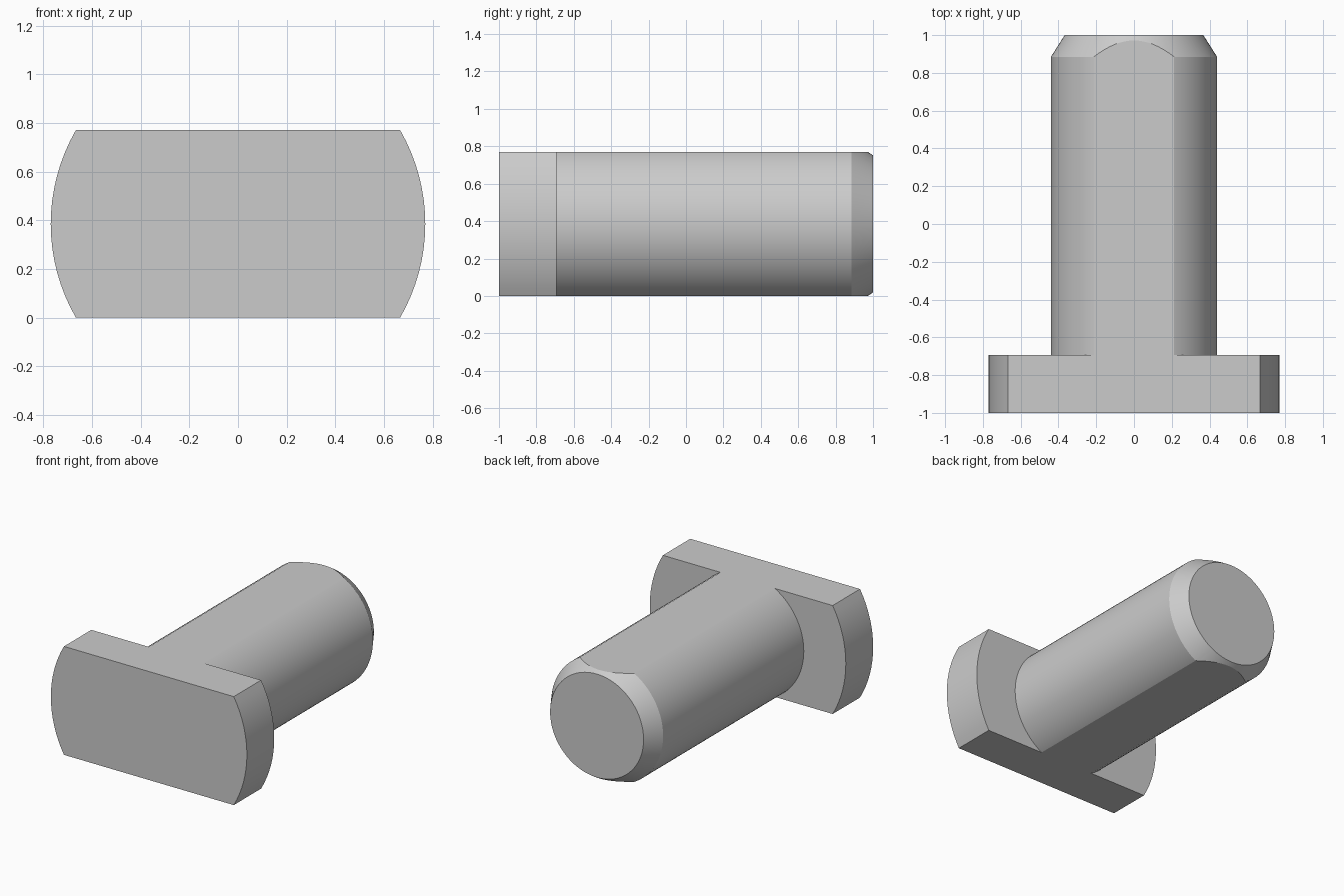
import bpy, bmesh, math
from mathutils import Vector

default_cube = bpy.data.objects.get("Cube")
if default_cube:
    bpy.data.objects.remove(default_cube, do_unlink=True)

HALF_HEIGHT = 0.385
SEGMENTS = 96

# Plain grey metal
grey = bpy.data.materials.new("grey_metal")
grey.use_nodes = True
colour = (0.6, 0.6, 0.6, 1)
grey.diffuse_color = colour
grey.node_tree.nodes["Principled BSDF"].inputs["Base Color"].default_value = colour

# Turned body: wide head, shank and chamfered tip, as (radius, y)
profile = [(0.77, -1), (0.77, -0.693), (0.44, -0.693), (0.44, 0.885), (0.367, 1)]
bm = bmesh.new()
points = [bm.verts.new((r, y, 0)) for r, y in profile]
edges = [bm.edges.new(pair) for pair in zip(points, points[1:])]
bmesh.ops.spin(bm, geom=points + edges, cent=(0, 0, 0), axis=(0, 1, 0),
               angle=math.tau, steps=SEGMENTS, use_merge=True)
bmesh.ops.remove_doubles(bm, verts=bm.verts[:], dist=0.0001)
bmesh.ops.holes_fill(bm, edges=[e for e in bm.edges if e.is_boundary], sides=0)

# Flats milled across the top and bottom
for side in (1, -1):
    normal = Vector((0, 0, side))
    bmesh.ops.bisect_plane(bm, geom=bm.verts[:] + bm.edges[:] + bm.faces[:],
                           plane_co=normal * HALF_HEIGHT, plane_no=normal,
                           clear_outer=True)
    bmesh.ops.holes_fill(bm, edges=[e for e in bm.edges if e.is_boundary], sides=0)

bmesh.ops.recalc_face_normals(bm, faces=bm.faces[:])
bmesh.ops.translate(bm, verts=bm.verts[:], vec=(0, 0, HALF_HEIGHT))

mesh = bpy.data.meshes.new("t_head_pin")
bm.to_mesh(mesh)
bm.free()
mesh.materials.append(grey)
pin = bpy.data.objects.new("t_head_pin", mesh)
bpy.context.collection.objects.link(pin)

# Smooth round sides, crisp edges at flats and chamfer
bpy.ops.object.select_all(action="DESELECT")
pin.select_set(True)
bpy.context.view_layer.objects.active = pin
bpy.ops.object.shade_smooth_by_angle(angle=math.radians(15))
